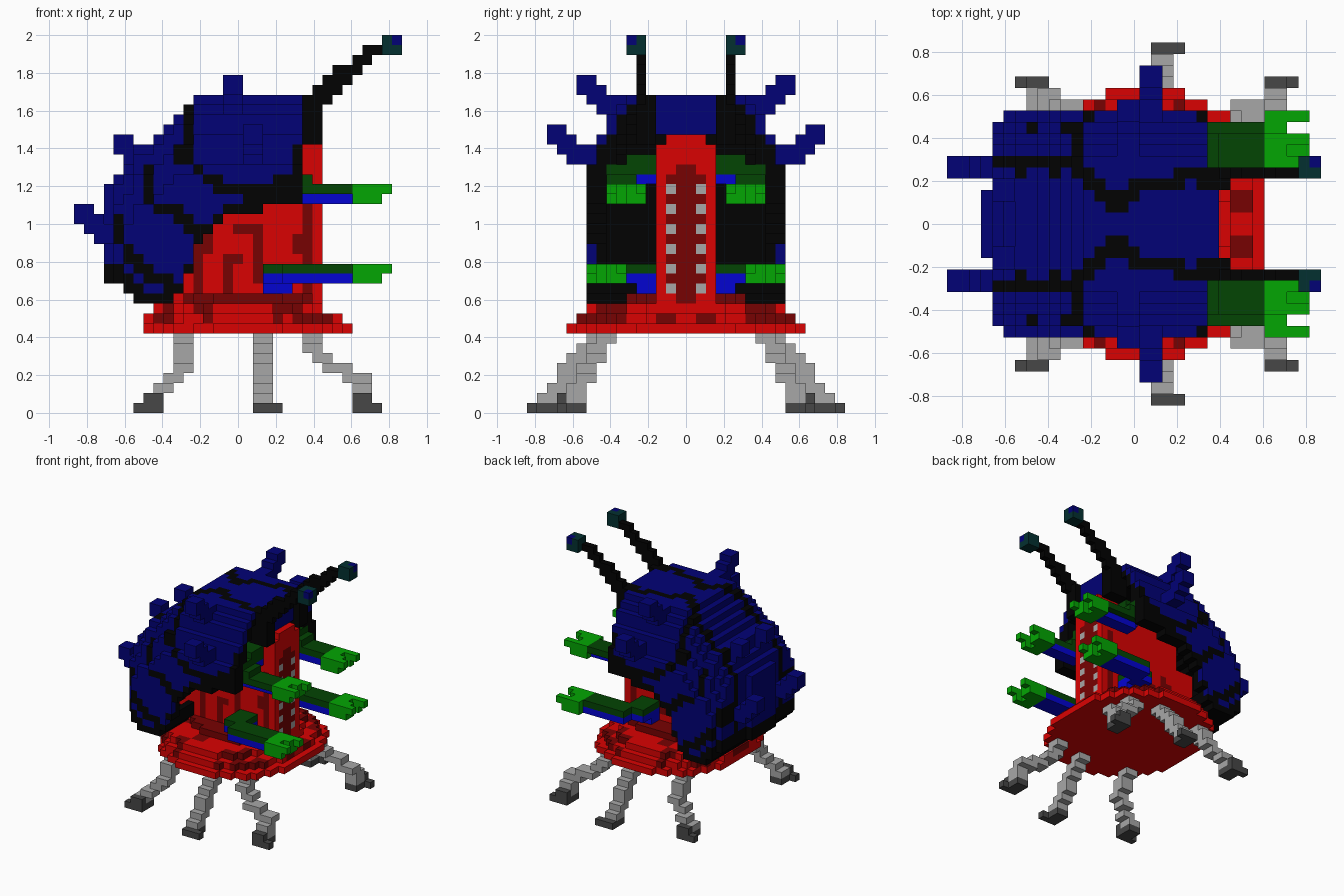
import bpy, bmesh

cube = bpy.data.objects.get("Cube")
if cube:
    bpy.data.objects.remove(cube, do_unlink=True)

V = 2 / 38  # edge of one block

COLOURS = {
    "shell_blue": (0.0005, 0.0005, 0.18), "black": (0.0006, 0.0006, 0.0006),
    "red": (0.70, 0.0006, 0.0006), "dark_red": (0.185, 0.0005, 0.0005),
    "green": (0.001, 0.38, 0.001), "dark_green": (0.001, 0.058, 0.001),
    "bright_blue": (0.001, 0.001, 0.64), "grey": (0.39, 0.39, 0.39),
    "dark_grey": (0.063, 0.063, 0.063), "dark_teal": (0.001, 0.03, 0.03),
}
MATS = {}
for name, rgb in COLOURS.items():
    m = bpy.data.materials.new(name)
    m.use_nodes = True
    m.diffuse_color = (*rgb, 1)
    m.node_tree.nodes["Principled BSDF"].inputs["Base Color"].default_value = (*rgb, 1)
    MATS[name] = m


def fill(cells, colour, x0, x1, a0, a1, z0, z1):
    """Fill a box of blocks on both sides; a is the distance from the mid plane."""
    for x in range(x0, x1):
        for a in range(a0, a1):
            for z in range(z0, z1):
                cells[x, a, z] = colour
                cells[x, -a - 1, z] = colour


SIDES = []
for axis in range(3):
    for s in (0, 1):
        u, w = (axis + 1) % 3, (axis + 2) % 3
        ring = []
        for cu, cw in ((0, 0), (1, 0), (1, 1), (0, 1)):
            p = [0, 0, 0]
            p[axis], p[u], p[w] = s, cu, cw
            ring.append(tuple(p))
        step = [0, 0, 0]
        step[axis] = 2 * s - 1
        SIDES.append((tuple(step), ring if s else ring[::-1]))


def build(name, cells):
    """Turn blocks into one mesh holding only the outer faces."""
    used = sorted(set(cells.values()))
    bm = bmesh.new()
    verts = {}
    for (x, y, z), colour in cells.items():
        for step, ring in SIDES:
            if (x + step[0], y + step[1], z + step[2]) in cells:
                continue
            face = []
            for c in ring:
                p = (x + c[0], y + c[1], z + c[2])
                if p not in verts:
                    verts[p] = bm.verts.new(((p[0] - 16.5) * V, p[1] * V, p[2] * V))
                face.append(verts[p])
            bm.faces.new(face).material_index = used.index(colour)
    me = bpy.data.meshes.new(name)
    bm.to_mesh(me)
    bm.free()
    for c in used:
        me.materials.append(MATS[c])
    bpy.context.collection.objects.link(bpy.data.objects.new(name, me))


# Shell: rim and top heights for columns 3 to 22, dropping towards the sides
LOW = [13, 13, 12, 11, 11, 11, 11, 12, 14, 17, 18, 19, 20, 20, 20, 20, 21, 21, 21, 21]
TOP = [23, 24, 25, 27, 27, 28, 29, 30, 31] + [32] * 11
DROP = [0, 0, 0, 0, 0, 0, 1, 2, 4, 7]
REAR_DROP = [0, 0, 0, 0, 0, 0, 0, 1, 3, 6]

# Black seams on the flanks: (column, lowest, highest block)
SEAMS = [(11, 25, 29), (10, 25, 26), (12, 24, 24), (13, 23, 23), (14, 22, 23), (15, 22, 22),
         (16, 22, 22), (17, 21, 22), (18, 21, 22), (19, 22, 22), (20, 22, 23), (21, 22, 23),
         (22, 22, 26), (7, 21, 24), (8, 20, 20), (9, 20, 20), (10, 19, 20), (11, 18, 19),
         (12, 17, 18), (4, 17, 19), (5, 15, 16), (6, 14, 15), (7, 13, 14), (8, 13, 13),
         (9, 12, 13)]
# Seam along the back on each side: column -> distances from the middle
RIDGE = {4: (5,), 5: (5,), 6: (4, 5), 7: (5,), 8: (5,), 9: (4, 5), 10: (5,), 11: (4, 5),
         12: (3, 4), 13: (2, 3), 14: (1, 2), 15: (1, 2), 16: (2, 3), 17: (3,), 18: (3,),
         19: (3,), 20: (3, 4)}


def solid(x, a, z):
    """Whether a block lies inside the dome, ignoring its open underside."""
    if a > 9 or x < 3 or (x == 3 and a > 2) or (x == 4 and a > 8):
        return False
    return z < TOP[x - 3] - (REAR_DROP if x < 11 else DROP)[a]


def shell_colour(x, a, z):
    outer = not (solid(x - 1, a, z) and solid(x, a + 1, z) and solid(x, a, z + 1))
    if not outer or z <= LOW[x - 3] + (x < 7):
        return "black"
    if a >= 6 and any(c == x and z0 <= z <= z1 for c, z0, z1 in SEAMS):
        return "black"
    return "black" if a in RIDGE.get(x, (4,) if x > 20 else (5,)) else "shell_blue"


shell = {}
for x in range(3, 23):
    for a in range(10):
        for z in range(LOW[x - 3], 32):
            # hollow, two blocks thick, with a closed floor at the rear
            deep = solid(x - 2, a, z) and solid(x, a + 2, z) and solid(x, a, z + 2)
            floor = x < 11 and z < LOW[x - 3] + 2
            if solid(x, a, z) and (floor or not deep):
                fill(shell, shell_colour(x, a, z), x, x + 1, a, a + 1, z, z + 1)
# Brow at the front
fill(shell, "shell_blue", 22, 24, 0, 3, 28, 32)
fill(shell, "black", 22, 25, 3, 5, 27, 32)
build("shell", shell)

# Spikes on the shell
spikes = {}
for box in [(15, 17, 9, 11, 32, 34), (15, 17, 8, 10, 31, 33), (15, 17, 6, 9, 30, 32),
            (17, 19, 12, 14, 27, 29), (17, 19, 11, 13, 26, 28), (17, 19, 9, 12, 25, 27),
            (0, 2, 4, 6, 19, 21), (1, 3, 4, 6, 18, 20), (2, 4, 4, 6, 17, 19),
            (4, 6, 2, 4, 26, 28), (5, 7, 2, 4, 25, 27)]:
    fill(spikes, "shell_blue", *box)
build("shell_spikes", spikes)

# Body slab with dark ribs and the studded front
body = {}
fill(body, "red", 8, 11, 0, 3, 11, 20)
fill(body, "red", 11, 23, 0, 3, 11, 25)
fill(body, "red", 20, 25, 0, 3, 21, 27)
fill(body, "red", 23, 25, 0, 3, 11, 21)
fill(body, "red", 22, 25, 0, 2, 27, 28)
for box in [(11, 24, 2, 3, 11, 12), (12, 13, 2, 3, 12, 17), (13, 14, 2, 3, 16, 18),
            (15, 16, 2, 3, 12, 16), (16, 17, 2, 3, 15, 16), (16, 19, 2, 3, 18, 19),
            (18, 19, 2, 3, 13, 18), (23, 24, 2, 3, 12, 22), (22, 23, 2, 3, 16, 18),
            (24, 25, 0, 1, 11, 25), (24, 25, 1, 2, 12, 24)]:
    fill(body, "dark_red", *box)
for z in range(12, 24, 2):
    fill(body, "grey", 24, 25, 1, 2, z, z + 1)
build("body", body)

# Stepped skirt under the body
skirt = {}
for z, x0, x1, ry in [(8, 7, 28, 12), (9, 7, 27, 11), (10, 8, 25, 10), (11, 10, 25, 6)]:
    mid, rx = (x0 + x1) / 2, (x1 - x0) / 2
    for x in range(x0, x1):
        for a in range(ry):
            if abs((x + 0.5 - mid) / rx) ** 2.2 + ((a + 0.5) / ry) ** 2.2 <= 1.02:
                dark = z == 11 or (z > 8 and (x // 2 + a // 2 + z) % 4 == 0)
                fill(skirt, "dark_red" if dark else "red", x, x + 1, a, a + 1, z, z + 1)
fill(skirt, "dark_red", 25, 27, 1, 3, 9, 10)
build("skirt", skirt)

# Arms: shaft with bright underside, and clawed hands
lower_arm, upper_arm = {}, {}
for box in [(19, 22, 3, 5, 12, 14), (19, 22, 5, 7, 13, 14), (21, 28, 6, 9, 13, 14)]:
    fill(lower_arm, "bright_blue", *box)
fill(lower_arm, "dark_green", 19, 22, 3, 7, 14, 15)
fill(lower_arm, "dark_green", 21, 28, 6, 9, 14, 15)
for box in [(20, 23, 3, 5, 23, 24), (22, 28, 5, 7, 21, 22)]:
    fill(upper_arm, "bright_blue", *box)
for box in [(20, 23, 3, 6, 25, 26), (20, 23, 3, 7, 24, 25), (21, 23, 5, 8, 23, 25),
            (23, 24, 5, 8, 23, 24), (22, 28, 5, 8, 22, 23)]:
    fill(upper_arm, "dark_green", *box)
for arm, a, z in ((lower_arm, 6, 13), (upper_arm, 4, 21)):
    fill(arm, "green", 28, 30, a, a + 4, z, z + 2)
    for finger in (a, a + 3):
        fill(arm, "green", 30, 32, finger, finger + 1, z + 1, z + 2)
        fill(arm, "green", 30, 31, finger, finger + 1, z, z + 1)
    fill(arm, "green", 30, 31, a + 1, a + 2, z, z + 2)
build("lower_arms", lower_arm)
build("upper_arms", upper_arm)

# Eye stalks
stalks = {}
for z, x0, x1 in [(31, 23, 26), (32, 24, 27), (33, 25, 28), (34, 26, 29), (35, 28, 30), (36, 29, 31)]:
    fill(stalks, "black", x0, x1, 4, 5, z, z + 1)
build("eye_stalks", stalks)
eyes = {}
fill(eyes, "dark_teal", 31, 33, 4, 6, 36, 38)
fill(eyes, "shell_blue", 32, 33, 5, 6, 37, 38)
build("eyes", eyes)

# Legs: x and y of each two-wide step, from ankle up to the skirt
LEGS = {
    "rear": ([7, 8, 9, 10, 10, 10, 10], [10, 10, 9, 9, 8, 8, 7]),
    "middle": ([18] * 7, [13, 12, 11, 11, 10, 9, 8]),
    "front": ([28, 28, 27, 25, 24, 23, 23], [10, 10, 9, 9, 8, 8, 7]),
}
for name, (xs, ys) in LEGS.items():
    leg, foot = {}, {}
    for i, (x, y) in enumerate(zip(xs, ys)):
        fill(leg, "grey", x, x + 2 + (name == "front" and i in (2, 3)), y, y + 2, i + 1, i + 2)
    x, y = xs[0] - (name == "rear"), ys[0]
    fill(foot, "dark_grey", x, x + 3, y + 2, y + 3, 0, 1)
    fill(foot, "dark_grey", xs[0], xs[0] + 2, y, y + 2, 0, 1)
    if name != "middle":
        fill(foot, "dark_grey", xs[0], xs[0] + 2, y + 2, y + 3, 1, 2)
    build(name + "_legs", leg)
    build(name + "_feet", foot)
